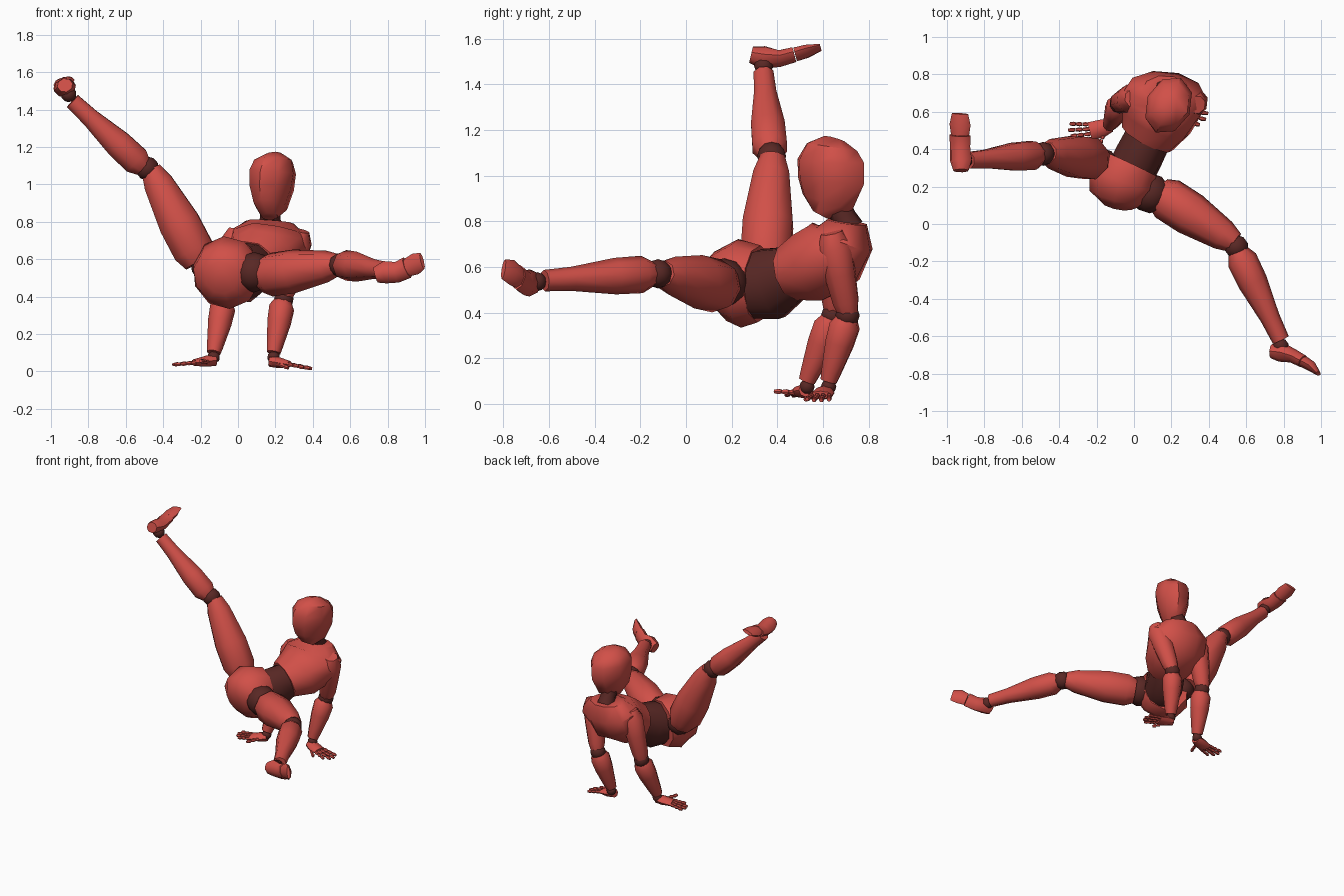
import bpy, bmesh
from math import cos, sin, tau, radians
from mathutils import Vector as V

if "Cube" in bpy.data.objects:
    bpy.data.objects.remove(bpy.data.objects["Cube"])


def material(name, color):
    m = bpy.data.materials.new(name)
    m.diffuse_color = (*color, 1)
    m.use_nodes = True
    m.node_tree.nodes["Principled BSDF"].inputs["Base Color"].default_value = m.diffuse_color
    return m


RED = material("red_shell", (0.64, 0.08, 0.065))
DARK = material("dark_joint", (0.10, 0.021, 0.018))


def finish(name, bm, mat):
    bmesh.ops.recalc_face_normals(bm, faces=bm.faces)
    me = bpy.data.meshes.new(name)
    bm.to_mesh(me)
    bm.free()
    me.materials.append(mat)
    bpy.context.collection.objects.link(bpy.data.objects.new(name, me))


def add_loft(bm, rings, across, n=8):
    """Closed skin through elliptical rings (centre, half width, half depth)."""
    pts = [V(r[0]) for r in rings]
    loops = []
    for i, (c, ru, rv) in enumerate(rings):
        t = (pts[min(i + 1, len(pts) - 1)] - pts[max(i - 1, 0)]).normalized()
        u = V(across)
        u = (u - t * u.dot(t)).normalized()
        v = t.cross(u)
        loops.append([bm.verts.new(pts[i] + u * ru * cos(tau * k / n) + v * rv * sin(tau * k / n))
                      for k in range(n)])
    for a, b in zip(loops, loops[1:]):
        for k in range(n):
            bm.faces.new((a[k], a[(k + 1) % n], b[(k + 1) % n], b[k]))
    bm.faces.new(loops[0])
    bm.faces.new(loops[-1])


def loft(name, rings, across, mat=RED, n=8):
    bm = bmesh.new()
    add_loft(bm, rings, across, n)
    finish(name, bm, mat)


def limb(name, a, b, profile, across=(1, 0.3, 0)):
    """Straight limb segment; profile holds (position along, radius)."""
    a, b = V(a), V(b)
    loft(name, [(a.lerp(b, t), r, r) for t, r in profile], across)


def joint(name, c, r):
    bm = bmesh.new()
    bmesh.ops.create_icosphere(bm, subdivisions=2, radius=r)
    bmesh.ops.translate(bm, verts=bm.verts, vec=c)
    finish(name, bm, DARK)


def hand(side, wrist, knuckle, tip, thumb):
    """Palm, four three-segment fingers and a thumb."""
    w, k, tip = V(wrist), V(knuckle), V(tip)
    d = (k - w).normalized()
    s = V((0, 0, 1)).cross(d).normalized()
    loft(side + "_palm", [(w, .032, .03), (w.lerp(k, .4), .047, .03), (k, .05, .018)], s)
    bm = bmesh.new()

    def finger(a, b, r):
        for j in range(3):
            p, q = a.lerp(b, j / 3), a.lerp(b, (j + .92) / 3)
            add_loft(bm, [(p, r * .75, r * .75), (p.lerp(q, .4), r, r), (q, r * .7, r * .7)], s, 6)

    for i, length in enumerate((.85, 1, .97, .75)):
        off = s * (i - 1.5) * .026 * (1 if d.x < 0 else -1)
        finger(k + off, k + (tip - k) * length + off * 1.3, .012)
    finger(w.lerp(k, .35) + V((0, -.03, -.005)), V(thumb), .013)
    finish(side + "_fingers", bm, RED)


# head, turned slightly to its right
loft("head", [((.17, .59, .828), .045, .04), ((.172, .62, .885), .085, .125),
              ((.18, .635, .98), .112, .16), ((.185, .635, 1.065), .122, .16),
              ((.19, .64, 1.125), .105, .122), ((.185, .65, 1.16), .045, .05)],
     (.91, -.41, 0), n=8)
loft("neck", [((.17, .715, .77), .065, .065), ((.172, .69, .82), .055, .055),
              ((.175, .655, .89), .055, .06)], (1, 0, 0), DARK)

# torso, curling from a level pelvis to an upright neck
loft("chest", [((.07, .455, .575), .15, .125), ((.12, .55, .605), .195, .165),
               ((.155, .645, .66), .222, .17), ((.165, .695, .725), .22, .135),
               ((.17, .705, .797), .13, .09)], (1, -.06, -.03), n=10)
loft("abdomen", [((-.01, .29, .515), .13, .145), ((.03, .37, .525), .13, .165),
                 ((.085, .48, .58), .125, .12)], (.95, -.3, -.1), DARK, 10)
loft("pelvis", [((-.09, .105, .50), .09, .09), ((-.08, .15, .515), .165, .155),
                ((-.06, .235, .528), .195, .195), ((-.02, .32, .525), .16, .17)],
     (.86, -.44, -.25), n=10)

# legs: hip, knee, shin top, ankle end, profiles shared by both sides
THIGH = ((0, .09), (.12, .118), (.42, .118), (.85, .085), (1, .058))
SHIN = ((0, .055), (.1, .082), (.35, .08), (.75, .053), (1, .047))
LEGS = {
    "left": ((.13, .165, .51), (.54, -.10, .57), (.555, -.145, .57), (.785, -.62, .54)),
    "right": ((-.205, .345, .585), (-.465, .38, 1.08), (-.505, .37, 1.09), (-.885, .34, 1.445)),
}
for side, (hip, knee, shin, ankle) in LEGS.items():
    limb(side + "_thigh", hip, knee, THIGH)
    limb(side + "_shin", shin, ankle, SHIN)
    joint(side + "_knee", (V(knee) + V(shin)) / 2, .064)
joint("left_hip", (.085, .165, .53), .108)
joint("right_hip", (-.17, .32, .57), .085)

# feet: heel to ball, then a separate toe piece
FOOT = ((.042, .038), (.06, .052), (.056, .038), (.058, .034))
TOE = ((.05, .032), (.058, .028), (.045, .012))
FEET = {
    "left": (((.735, -.68, .515), (.785, -.685, .53), (.85, -.705, .53), (.905, -.735, .555)),
             ((.907, -.736, .556), (.95, -.762, .575), (.985, -.80, .59)), (-.1, 0, 1)),
    "right": (((-.925, .285, 1.53), (-.925, .34, 1.517), (-.93, .41, 1.513), (-.93, .475, 1.53)),
              ((-.93, .478, 1.531), (-.93, .53, 1.545), (-.93, .59, 1.562)), (.95, 0, .25)),
}
for side, (sole, toe, across) in FEET.items():
    loft(side + "_foot", [(c, *r) for c, r in zip(sole, FOOT)], across)
    loft(side + "_toes", [(c, *r) for c, r in zip(toe, TOE)], across)
    joint(side + "_ankle", (V(LEGS[side][3]) + V(sole[1])) / 2, .042)

# arms: shoulder, elbow, forearm top, wrist
UPPER = ((-.12, .05), (.08, .08), (.45, .072), (.85, .06), (1, .046))
FORE = ((0, .05), (.12, .07), (.4, .066), (.85, .046), (1, .038))
ARMS = {
    "left": ((.325, .645, .715), (.25, .71, .40), (.24, .705, .375), (.19, .625, .10)),
    "right": ((-.01, .67, .72), (-.08, .65, .40), (-.075, .64, .375), (-.13, .53, .10)),
}
for side, (shoulder, elbow, fore, wrist) in ARMS.items():
    limb(side + "_upper_arm", shoulder, elbow, UPPER)
    limb(side + "_forearm", fore, wrist, FORE)
    joint(side + "_elbow", (V(elbow) + V(fore)) / 2, .054)
    joint(side + "_wrist", V(wrist) + V((0, 0, -.025)), .034)

# hands flat on the ground, fingers pointing outward, thumbs forward
hand("left", (.17, .615, .055), (.275, .59, .038), (.395, .575, .014), (.27, .52, .018))
hand("right", (-.12, .525, .06), (-.235, .495, .047), (-.35, .485, .035), (-.20, .385, .055))

# soft shading with creases kept
bpy.ops.object.select_all(action='DESELECT')
for o in bpy.context.collection.objects:
    o.select_set(True)
    bpy.context.view_layer.objects.active = o
bpy.ops.object.shade_smooth_by_angle(angle=radians(45))
